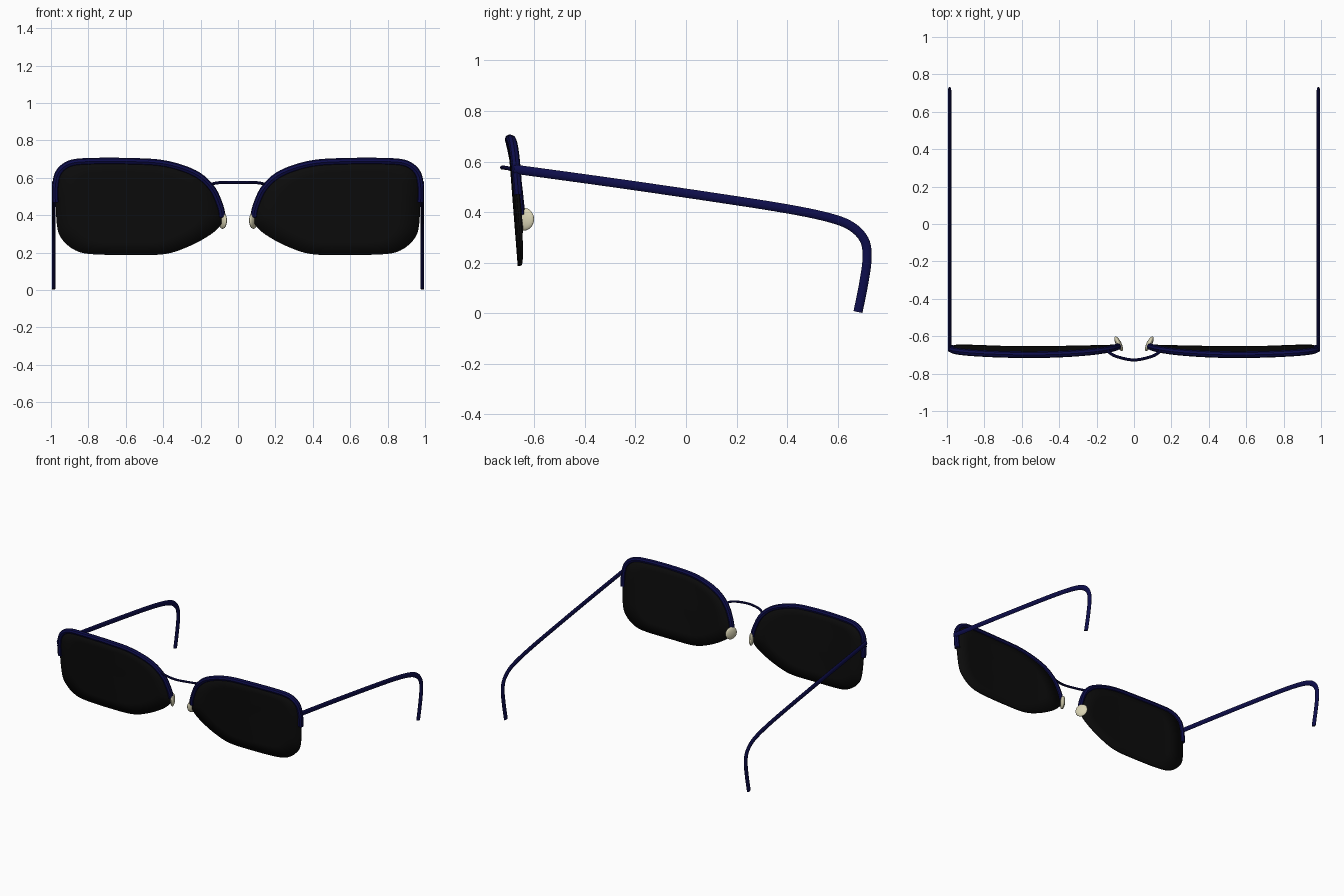
import bpy, bmesh, math
from mathutils import Vector

cube = bpy.data.objects.get("Cube")
if cube:
    bpy.data.objects.remove(cube, do_unlink=True)


def material(name, color, rough):
    m = bpy.data.materials.new(name)
    m.use_nodes = True
    m.diffuse_color = (*color, 1)
    b = m.node_tree.nodes["Principled BSDF"]
    b.inputs["Base Color"].default_value = (*color, 1)
    b.inputs["Roughness"].default_value = rough
    return m


navy = material("navy frame", (0.004, 0.004, 0.07), 0.5)
black = material("black lens", (0.0035, 0.0035, 0.0035), 0.5)
cream = material("cream pad", (0.70, 0.66, 0.46), 0.5)


def smooth(points, steps, closed=False):
    """Catmull-Rom samples through the points."""
    p = [Vector(q) for q in points]
    n = len(p)
    get = (lambda i: p[i % n]) if closed else (lambda i: p[max(0, min(n - 1, i))])
    out = []
    for i in range(n if closed else n - 1):
        a, b, c, d = (get(i + k) for k in (-1, 0, 1, 2))
        for j in range(steps):
            t = j / steps
            out.append(0.5 * (2 * b + (c - a) * t + (2 * a - 5 * b + 4 * c - d) * t * t
                              + (3 * b - a - 3 * c + d) * t ** 3))
    return out if closed else out + [p[-1]]


def activate(ob):
    bpy.ops.object.select_all(action='DESELECT')
    ob.select_set(True)
    bpy.context.view_layer.objects.active = ob


def finish(ob, mat, angle=40):
    ob.data.materials.clear()
    ob.data.materials.append(mat)
    activate(ob)
    bpy.ops.object.shade_smooth_by_angle(angle=math.radians(angle))


def tube(name, points, radius, squash=1.0):
    """Rod along a path; squash flattens it sideways about its centre."""
    cu = bpy.data.curves.new(name, 'CURVE')
    cu.dimensions = '3D'
    cu.bevel_depth, cu.bevel_resolution, cu.use_fill_caps = radius, 2, True
    sp = cu.splines.new('POLY')
    sp.points.add(len(points) - 1)
    for q, v in zip(sp.points, points):
        q.co = (*v, 1)
    ob = bpy.data.objects.new(name, cu)
    bpy.context.collection.objects.link(ob)
    activate(ob)
    bpy.ops.object.convert(target='MESH')
    ob = bpy.context.object
    if squash != 1.0:
        mid = sum(v.x for v in points) / len(points)
        for v in ob.data.vertices:
            v.co.x = mid + (v.co.x - mid) * squash
    finish(ob, navy)
    return ob


# Lens outline (x, z): the upper part, which carries the rim, then the lower edge
upper = [(0.085, 0.39), (0.10, 0.46), (0.145, 0.55), (0.235, 0.625), (0.39, 0.675),
         (0.57, 0.688), (0.80, 0.688), (0.90, 0.675), (0.957, 0.63), (0.975, 0.56),
         (0.975, 0.47)]
lower = [(0.965, 0.33), (0.935, 0.265), (0.87, 0.213), (0.78, 0.192), (0.57, 0.188),
         (0.39, 0.193), (0.26, 0.235), (0.15, 0.295), (0.095, 0.345)]
STEPS = 5
outline = smooth(upper + lower, STEPS, closed=True)
rim_count = (len(upper) - 1) * STEPS + 1


def on_lens(s, x, z):
    """Point on the bowed, tilted lens surface."""
    bow = 0.02 * ((x - 0.55) / 0.45) ** 2
    return Vector((s * x, -0.68 - 0.078 * (z - 0.45) + bow, z))


def lens(name, s):
    bm = bmesh.new()
    c = Vector((0.55, 0.45))
    rings = []
    for f in (1.0, 0.75, 0.5, 0.25):
        rings.append([bm.verts.new(on_lens(s, *(c + (p - c) * f))) for p in outline])
    hub = bm.verts.new(on_lens(s, *c))
    n = len(outline)
    for i in range(n):
        j = (i + 1) % n
        for a, b in zip(rings, rings[1:]):
            bm.faces.new((a[i], a[j], b[j], b[i]))
        bm.faces.new((rings[-1][i], rings[-1][j], hub))
    bmesh.ops.recalc_face_normals(bm, faces=bm.faces)
    me = bpy.data.meshes.new(name)
    bm.to_mesh(me)
    bm.free()
    ob = bpy.data.objects.new(name, me)
    bpy.context.collection.objects.link(ob)
    mod = ob.modifiers.new("thickness", 'SOLIDIFY')
    mod.thickness, mod.offset = 0.012, 0
    finish(ob, black)


# Temple arm side profile (y, z), ending in the ear hook
arm = [(-0.68, 0.57), (-0.3, 0.518), (0.1, 0.46), (0.4, 0.413), (0.57, 0.377),
       (0.655, 0.343), (0.705, 0.29), (0.716, 0.22), (0.703, 0.12), (0.68, 0.005)]

for side, s in (("left", 1), ("right", -1)):
    lens(side + "_lens", s)
    tube(side + "_upper_rim", [on_lens(s, *p) for p in outline[:rim_count]], 0.018)
    tube(side + "_temple_arm", [Vector((s * 0.986, p.x, p.y)) for p in smooth(arm, 5)],
         0.018, squash=0.5)
    # Nose pad: a flattened ball, angled outward to the back
    bpy.ops.mesh.primitive_uv_sphere_add(segments=24, ring_count=14, radius=1)
    pad = bpy.context.object
    pad.name = side + "_nose_pad"
    pad.scale = (0.015, 0.043, 0.045)
    pad.location = (s * 0.082, -0.64, 0.372)
    pad.rotation_euler = (0, 0, -s * math.radians(26))
    finish(pad, cream)

# Bridge bowing forward between the lenses
bridge = [(-0.145, -0.675, 0.565), (-0.10, -0.706, 0.574), (0, -0.727, 0.576),
          (0.10, -0.706, 0.574), (0.145, -0.675, 0.565)]
tube("bridge", smooth(bridge, 6), 0.008)
